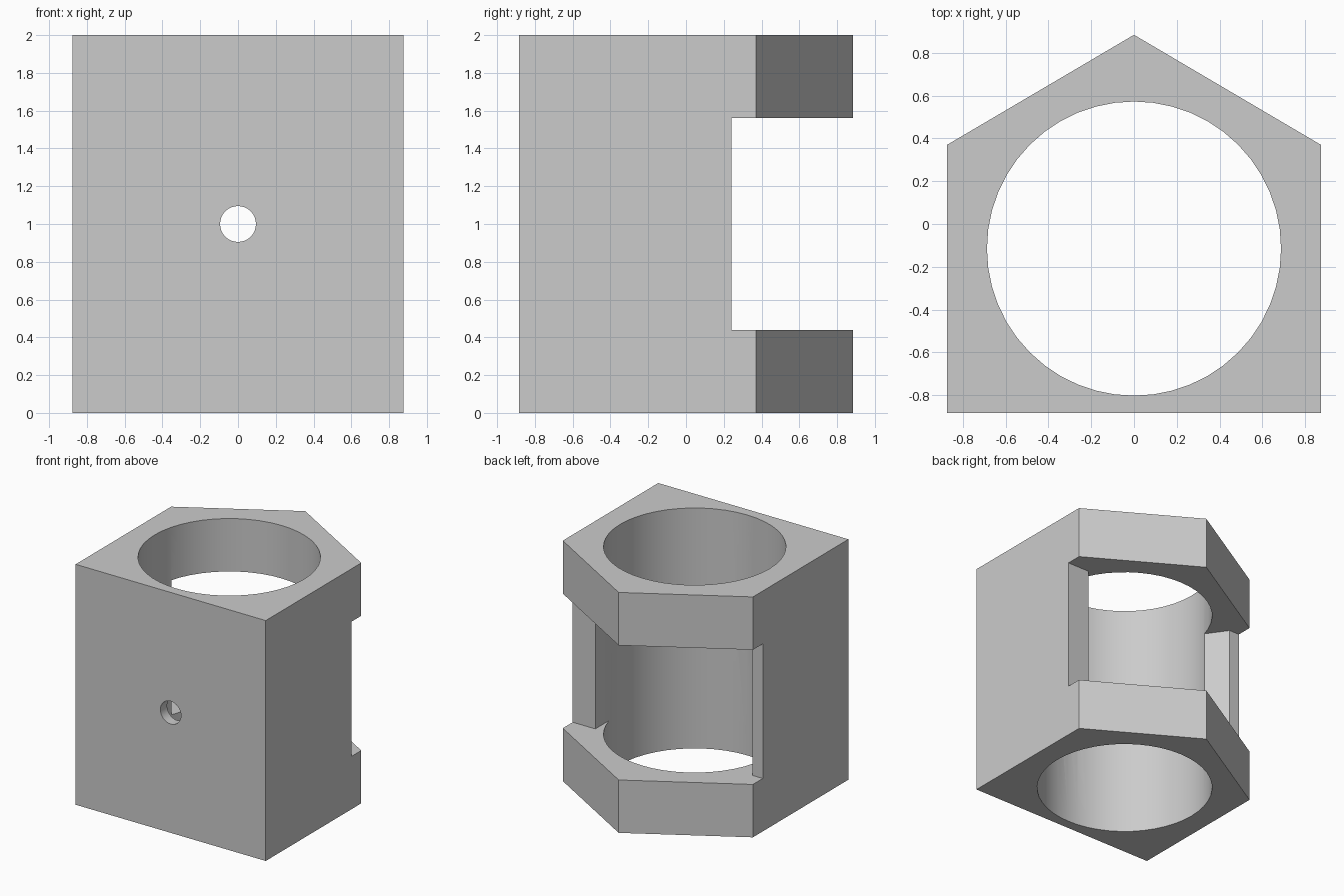
import bpy, bmesh, math
from mathutils import Matrix

if "Cube" in bpy.data.objects:
    bpy.data.objects.remove(bpy.data.objects["Cube"], do_unlink=True)

HEIGHT = 2.0
BORE_Y, BORE_R = -0.115, 0.688

grey = bpy.data.materials.new("light grey")
grey.use_nodes = True
grey.diffuse_color = (0.6, 0.6, 0.6, 1)
grey.node_tree.nodes["Principled BSDF"].inputs["Base Color"].default_value = (0.6, 0.6, 0.6, 1)


def add_object(name, bm):
    bmesh.ops.recalc_face_normals(bm, faces=bm.faces)
    mesh = bpy.data.meshes.new(name)
    bm.to_mesh(mesh)
    bm.free()
    mesh.materials.append(grey)
    obj = bpy.data.objects.new(name, mesh)
    bpy.context.scene.collection.objects.link(obj)
    return obj


def prism(name, outline, z0, z1):
    bm = bmesh.new()
    face = bm.faces.new([bm.verts.new((x, y, z0)) for x, y in outline])
    top = bmesh.ops.extrude_face_region(bm, geom=[face])["geom"]
    verts = [v for v in top if isinstance(v, bmesh.types.BMVert)]
    bmesh.ops.translate(bm, verts=verts, vec=(0, 0, z1 - z0))
    return add_object(name, bm)


def cylinder(name, radius, depth, sides, matrix):
    bm = bmesh.new()
    bmesh.ops.create_cone(bm, cap_ends=True, segments=sides, radius1=radius,
                          radius2=radius, depth=depth, matrix=matrix)
    return add_object(name, bm)


# Five-sided block
housing = prism("housing", [(-0.875, -0.885), (0.875, -0.885), (0.875, 0.37),
                            (0, 0.885), (-0.875, 0.37)], 0, HEIGHT)

# Vertical bore, rear window with one slanted jamb, and small front hole
cutters = [
    cylinder("bore_cutter", BORE_R, HEIGHT + 1, 48,
             Matrix.Translation((0, BORE_Y, HEIGHT / 2))),
    prism("window_cutter", [(-1, 0.24), (-0.78, 0.24), (-0.62, 0.013),
                            (0.667, 0), (0.667, 0.24), (1, 0.24),
                            (1, 1), (-1, 1)], 0.44, 1.56),
    cylinder("front_hole_cutter", 0.095, 0.6, 32,
             Matrix.Translation((0, -0.9, HEIGHT / 2)) @ Matrix.Rotation(math.pi / 2, 4, "X")),
]
bpy.context.view_layer.objects.active = housing
for cutter in cutters:
    cutter.hide_render = True
    mod = housing.modifiers.new(cutter.name, "BOOLEAN")
    mod.operation = "DIFFERENCE"
    mod.solver = "EXACT"
    mod.object = cutter
    bpy.ops.object.modifier_apply(modifier=mod.name)
for cutter in cutters:
    bpy.data.objects.remove(cutter, do_unlink=True)

# Smooth the round walls, keep the edges crisp
bpy.ops.object.select_all(action="DESELECT")
housing.select_set(True)
bpy.ops.object.shade_smooth_by_angle(angle=math.radians(30))
